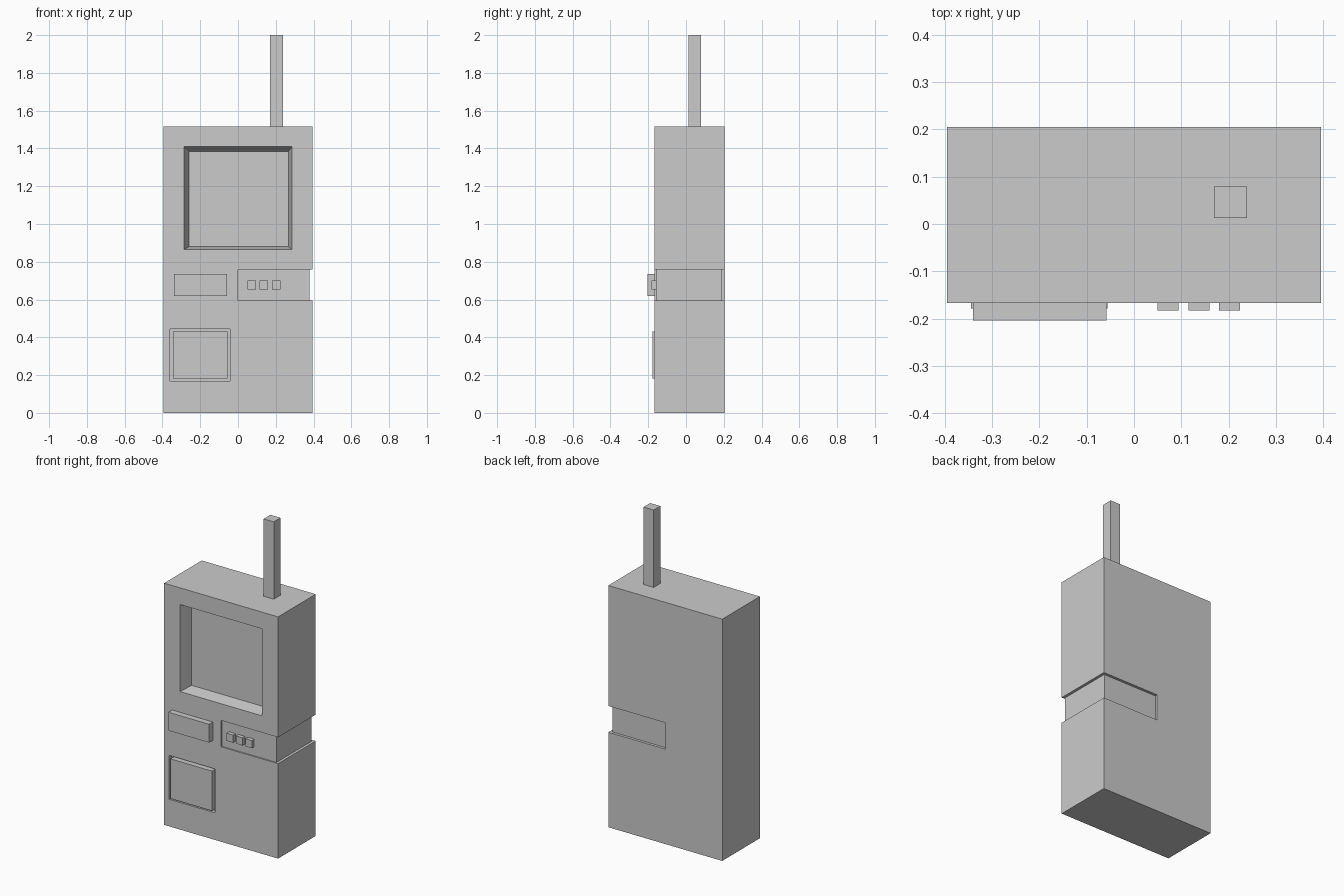
import bpy
import bmesh

if "Cube" in bpy.data.objects:
    bpy.data.objects.remove(bpy.data.objects["Cube"], do_unlink=True)

grey = bpy.data.materials.new("plain_grey")
grey.use_nodes = True
grey.diffuse_color = (0.6, 0.6, 0.6, 1)
grey.node_tree.nodes["Principled BSDF"].inputs["Base Color"].default_value = (0.6, 0.6, 0.6, 1)


def loft(name, loop_a, loop_b):
    """Closed solid between two matching outlines."""
    bm = bmesh.new()
    a = [bm.verts.new(p) for p in loop_a]
    b = [bm.verts.new(p) for p in loop_b]
    bm.faces.new(a)
    bm.faces.new(b)
    for i in range(len(a)):
        j = (i + 1) % len(a)
        bm.faces.new((a[i], a[j], b[j], b[i]))
    bmesh.ops.recalc_face_normals(bm, faces=bm.faces)
    mesh = bpy.data.meshes.new(name)
    bm.to_mesh(mesh)
    bm.free()
    mesh.materials.append(grey)
    obj = bpy.data.objects.new(name, mesh)
    bpy.context.scene.collection.objects.link(obj)
    return obj


def rect(x, z, y):
    """Upright rectangle at depth y."""
    return [(x[0], y, z[0]), (x[1], y, z[0]), (x[1], y, z[1]), (x[0], y, z[1])]


def box(name, x, y, z):
    return loft(name, rect(x, z, y[0]), rect(x, z, y[1]))


def cut(target, cutter):
    mod = target.modifiers.new("cut", "BOOLEAN")
    mod.operation = "DIFFERENCE"
    mod.solver = "EXACT"
    mod.object = cutter
    cutter.hide_render = True
    bpy.context.view_layer.update()
    graph = bpy.context.evaluated_depsgraph_get()
    mesh = bpy.data.meshes.new_from_object(target.evaluated_get(graph))
    target.modifiers.clear()
    target.data = mesh
    bpy.data.objects.remove(cutter, do_unlink=True)


FRONT, BACK = -0.167, 0.205
body = box("body", (-0.395, 0.395), (FRONT, BACK), (0, 1.515))

# Screen recess with sloping walls, run on past the front face
outer_x, outer_z = (-0.285, 0.285), (0.865, 1.41)
inner_x, inner_z = (-0.26, 0.267), (0.88, 1.385)
depth = 0.08


def extend(outer, inner):
    return [2 * o - i for o, i in zip(outer, inner)]


cut(body, loft("screen_cutter",
               rect(extend(outer_x, inner_x), extend(outer_z, inner_z), FRONT - depth),
               rect(inner_x, inner_z, FRONT + depth)))

# Shallow band wrapping front, side and back of the left half
wrap = [(0, -0.3), (0.5, -0.3), (0.5, 0.3), (0, 0.3),
        (0, 0.188), (0.378, 0.188), (0.378, -0.159), (0, -0.159)]
cut(body, loft("band_cutter", [(x, y, 0.595) for x, y in wrap],
               [(x, y, 0.76) for x, y in wrap]))

# Recess around the lower panel
cut(body, box("panel_cutter", (-0.36, -0.042), (-0.3, FRONT + 0.025), (0.17, 0.445)))

# Raised parts
box("lower_panel", (-0.344, -0.056), (-0.178, FRONT + 0.025), (0.183, 0.432))
box("speaker_block", (-0.34, -0.058), (-0.204, FRONT), (0.62, 0.735))
for i, x in enumerate((0.05, 0.115, 0.18)):
    box(f"button_{i + 1}", (x, x + 0.044), (-0.183, -0.159), (0.652, 0.7))
box("antenna", (0.169, 0.239), (0.013, 0.079), (1.515, 2.0))
